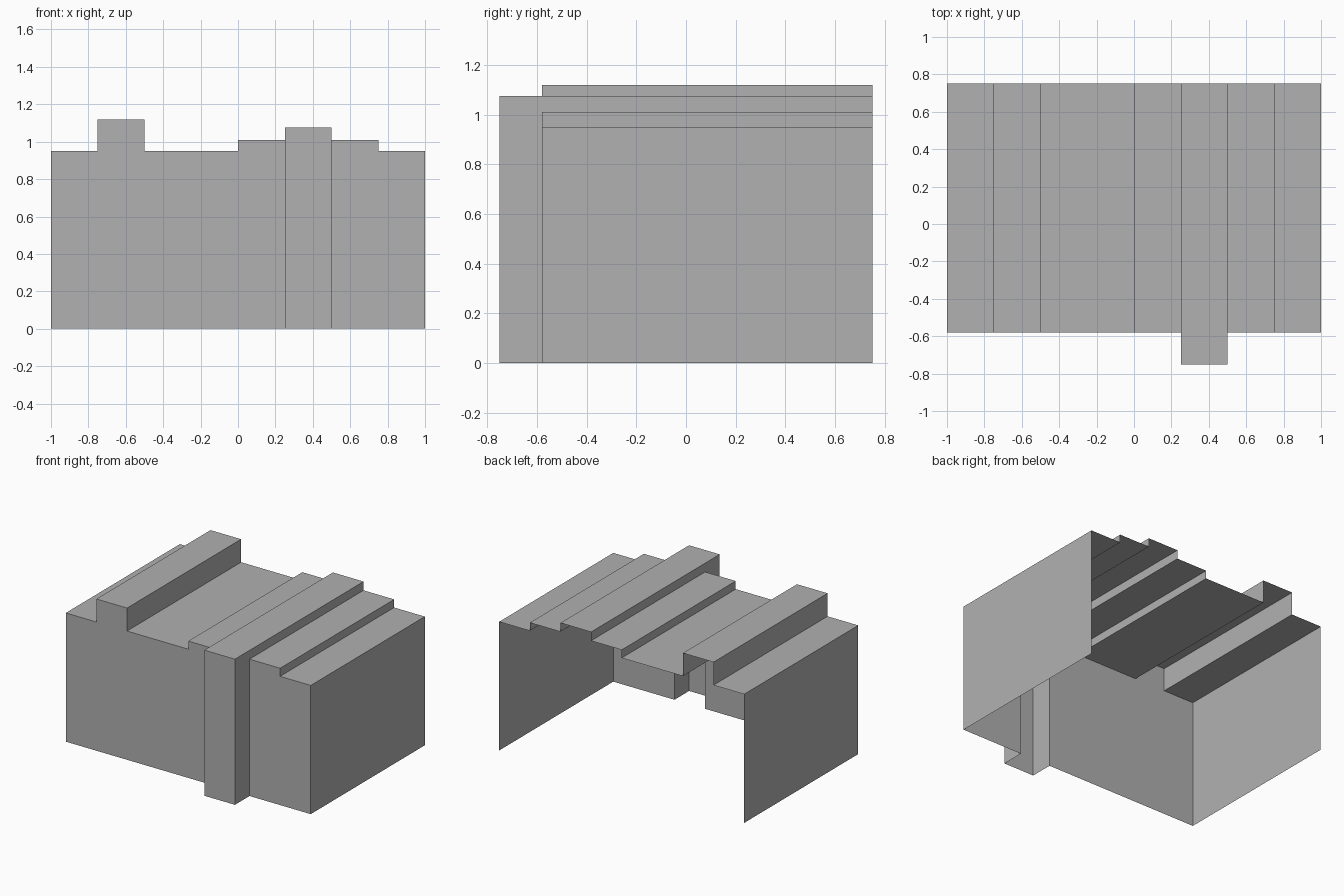
import bpy, bmesh

if "Cube" in bpy.data.objects:
    bpy.data.objects.remove(bpy.data.objects["Cube"])

BACK = 0.75
WALL, PIER = -0.58, -0.75
# Bays from left to right: x start, x end, front y, height
bays = [
    (-1.0, -0.75, WALL, 0.95),
    (-0.75, -0.5, WALL, 1.12),
    (-0.5, 0.0, WALL, 0.95),
    (0.0, 0.25, WALL, 1.01),
    (0.25, 0.5, PIER, 1.075),
    (0.5, 0.75, WALL, 1.01),
    (0.75, 1.0, WALL, 0.95),
]

bm = bmesh.new()


def face(points):
    bm.faces.new([bm.verts.new(p) for p in points])


def side(x, yz, facing_right):
    # yz outline runs counter-clockwise seen from +x
    pts = [(x, y, z) for y, z in yz]
    face(pts if facing_right else pts[::-1])


# Front and top of each bay
for x0, x1, f, h in bays:
    face([(x0, f, 0), (x1, f, 0), (x1, f, h), (x0, f, h)])
    face([(x0, f, h), (x1, f, h), (x1, BACK, h), (x0, BACK, h)])

# Steps between neighbouring bays
for a, b in zip(bays, bays[1:]):
    big, small = (a, b) if a[3] > b[3] else (b, a)
    F, H, f, h = big[2], big[3], small[2], small[3]
    outline = [(f, h), (BACK, h), (BACK, H), (F, H)]
    if F < f:
        outline += [(F, 0), (f, 0)]
    side(a[1], outline, big is a)

# End walls; the back and underside stay open
for x, right in ((-1.0, False), (1.0, True)):
    side(x, [(WALL, 0), (BACK, 0), (BACK, 0.95), (WALL, 0.95)], right)

bmesh.ops.remove_doubles(bm, verts=bm.verts, dist=1e-4)
mesh = bpy.data.meshes.new("stepped_shell")
bm.to_mesh(mesh)
bm.free()

# Dark grey surface
grey = bpy.data.materials.new("dark_grey")
grey.diffuse_color = (0.44, 0.44, 0.44, 1)
grey.use_nodes = True
grey.node_tree.nodes["Principled BSDF"].inputs["Base Color"].default_value = grey.diffuse_color
mesh.materials.append(grey)
bpy.context.collection.objects.link(bpy.data.objects.new("stepped_shell", mesh))
